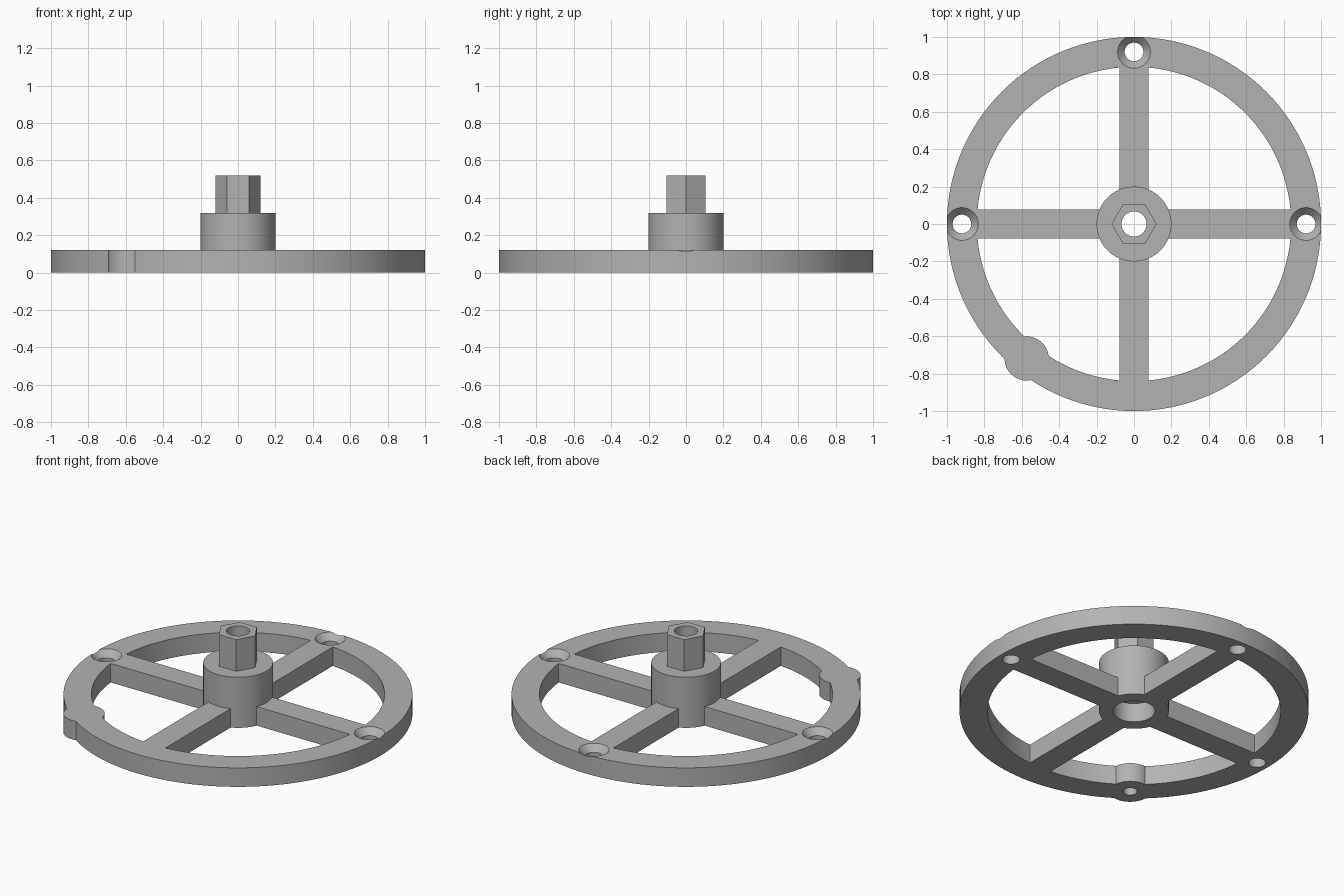
import bpy
from math import radians, cos, sin

if "Cube" in bpy.data.objects:
    bpy.data.objects.remove(bpy.data.objects["Cube"], do_unlink=True)

grey = bpy.data.materials.new("Plain grey")
grey.use_nodes = True
colour = (0.45, 0.45, 0.45, 1)
grey.diffuse_color = colour
grey.node_tree.nodes["Principled BSDF"].inputs["Base Color"].default_value = colour

PLATE = 0.12       # rim and spoke thickness
MID = 0.92         # radius of the line through the holes and lug


def cyl(name, r, z0, z1, x=0, y=0, sides=64, top_r=None):
    bpy.ops.mesh.primitive_cone_add(
        vertices=sides, radius1=r, radius2=r if top_r is None else top_r,
        depth=z1 - z0, location=(x, y, (z0 + z1) / 2))
    ob = bpy.context.object
    ob.name = name
    ob.data.materials.append(grey)
    return ob


def box(name, size):
    bpy.ops.mesh.primitive_cube_add(size=1, location=(0, 0, size[2] / 2))
    ob = bpy.context.object
    ob.name = name
    ob.scale = size
    bpy.ops.object.transform_apply(location=False, rotation=False)
    ob.data.materials.append(grey)
    return ob


def combine(target, other, operation):
    mod = target.modifiers.new(other.name, "BOOLEAN")
    mod.operation = operation
    mod.solver = "EXACT"
    mod.object = other
    bpy.context.view_layer.objects.active = target
    bpy.ops.object.modifier_apply(modifier=mod.name)
    bpy.data.objects.remove(other, do_unlink=True)


# Rim
wheel = cyl("spoked_wheel", 1, 0, PLATE, sides=128)
combine(wheel, cyl("rim_opening", 0.84, -0.1, 0.3, sides=128), "DIFFERENCE")

# Crossing spokes, reaching into the rim
spokes = box("spoke_across", (1.8, 0.155, PLATE))
combine(spokes, box("spoke_along", (0.155, 1.8, PLATE)), "UNION")
combine(wheel, spokes, "UNION")

# Lug on the rim, hub and hexagonal drive
a = radians(231.4)
lug_x, lug_y = MID * cos(a), MID * sin(a)
combine(wheel, cyl("lug", 0.118, 0, PLATE, lug_x, lug_y), "UNION")
combine(wheel, cyl("hub", 0.2, 0, 0.32), "UNION")
hexagon = cyl("hex_drive", 0.12, 0.2, 0.52, sides=6)
hexagon.rotation_euler.z = radians(30)
combine(wheel, hexagon, "UNION")

# Centre bore, with a wider recess underneath
combine(wheel, cyl("bore", 0.067, -0.1, 0.6), "DIFFERENCE")
combine(wheel, cyl("hub_recess", 0.12, -0.1, PLATE), "DIFFERENCE")

# Blind hole under the lug
combine(wheel, cyl("lug_hole", 0.04, -0.1, 0.08, lug_x, lug_y, 32), "DIFFERENCE")

# Countersunk screw holes at the ends of three spokes
for x, y in ((MID, 0), (-MID, 0), (0, MID)):
    combine(wheel, cyl("screw_hole", 0.05, -0.1, 0.3, x, y, 48), "DIFFERENCE")
    sink = cyl("countersink", 0.04, 0.07, 0.13, x, y, 48, 0.097)
    combine(wheel, sink, "DIFFERENCE")

bpy.ops.object.select_all(action="DESELECT")
wheel.select_set(True)
bpy.context.view_layer.objects.active = wheel
bpy.ops.object.shade_smooth_by_angle(angle=radians(30))
